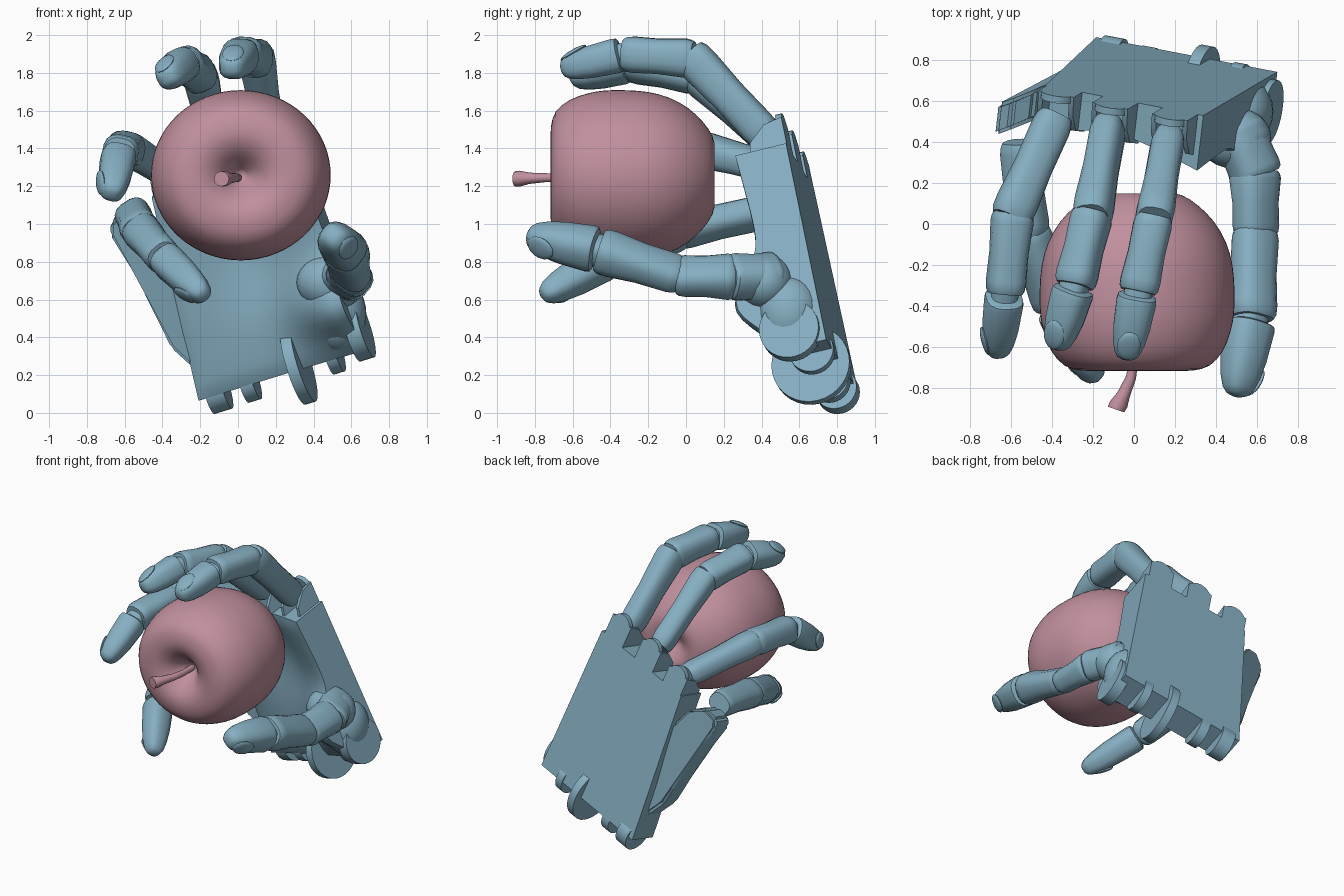
import bpy, bmesh, math
from math import cos, sin, pi, exp
from mathutils import Vector as V, Matrix

if "Cube" in bpy.data.objects:
    bpy.data.objects.remove(bpy.data.objects["Cube"])


def material(name, col):
    m = bpy.data.materials.new(name)
    m.diffuse_color = col
    m.use_nodes = True
    m.node_tree.nodes["Principled BSDF"].inputs["Base Color"].default_value = m.diffuse_color
    return m


HAND = material("hand_blue", (0.24, 0.43, 0.54, 1))
FRUIT = material("fruit_pink", (0.53, 0.28, 0.34, 1))


def finish(bm, name, mat, angle=35):
    bmesh.ops.recalc_face_normals(bm, faces=bm.faces)
    me = bpy.data.meshes.new(name)
    bm.to_mesh(me)
    bm.free()
    ob = bpy.data.objects.new(name, me)
    bpy.context.collection.objects.link(ob)
    me.materials.append(mat)
    bpy.ops.object.select_all(action='DESELECT')
    ob.select_set(True)
    bpy.context.view_layer.objects.active = ob
    bpy.ops.object.shade_smooth_by_angle(angle=math.radians(angle))
    return ob


# palm frame: u across, v along the hand, n out of the palm
O = V((-0.12, 0.53, 1.43))
U = V((0.94, -0.18, 0.29)).normalized()
W = V((-0.35, -0.185, 0.92))
W = (W - U * W.dot(U)).normalized()
N = U.cross(W)
CENTRE = V((0.01, -0.28, 1.25))


def P(u, v, n):
    return O + U * u + W * v + N * n


def loft(bm, rings):
    loops = [[bm.verts.new(c) for c in r] for r in rings]
    k = len(loops[0])
    for a, b in zip(loops, loops[1:]):
        for i in range(k):
            bm.faces.new((a[i], a[(i + 1) % k], b[(i + 1) % k], b[i]))
    bm.faces.new(loops[0][::-1])
    bm.faces.new(loops[-1])


BONE = [(0, .85), (.05, .95), (.12, 1), (.5, .94), (.85, 1), (.95, .97), (1, .86)]
TIP = [(0, .7), (.03, .95), (.1, 1), (.5, .97), (.75, .86), (.9, .7), (.97, .5), (1, .25)]
HINGE = [(0, .7), (1, .7)]


def segment(bm, p, q, s0, s1, shape, away, sides=16):
    """Tapered rounded-box segment; s = (half width, half height)."""
    ax = (q - p).normalized()
    up = (away - ax * away.dot(ax)).normalized()
    side = ax.cross(up)
    rings = []
    for t, f in shape:
        w = (s0[0] * (1 - t) + s1[0] * t) * f
        h = (s0[1] * (1 - t) + s1[1] * t) * f
        ring = []
        for i in range(sides):
            a = 2 * pi * (i + .5) / sides
            c, s = cos(a), sin(a)
            c, s = abs(c) ** .75 * (1 if c > 0 else -1), abs(s) ** .75 * (1 if s > 0 else -1)
            ring.append(p.lerp(q, t) + side * c * w + up * s * h)
        rings.append(ring)
    loft(bm, rings)
    return ax, up, side


def finger(name, pts, sizes):
    pts = [V(p) for p in pts]
    bm = bmesh.new()
    last = len(pts) - 2
    for i in range(last + 1):
        p, q = pts[i], pts[i + 1]
        d = (q - p).normalized()
        away = (p + q) / 2 - CENTRE
        if i < last:  # bones overlap at the bend, a narrow hinge shows before the tip
            segment(bm, p, q + d * (.035 if i < last - 1 else .0), sizes[i], sizes[i + 1], BONE, away)
            e = (pts[i + 2] - q).normalized()
            segment(bm, q - d * .05, q + e * .06, sizes[i + 1], sizes[i + 1], HINGE, away)
        else:
            ax, up, side = segment(bm, p + d * .015, q, sizes[i], sizes[i + 1], TIP, away)
            # nail
            m = Matrix((side, ax, up)).transposed().to_4x4()
            m.translation = p.lerp(q, .76) + up * sizes[i][1] * .72
            sc = Matrix.Diagonal((sizes[i][0] * .58, .08, .018, 1))
            bmesh.ops.create_uvsphere(bm, u_segments=16, v_segments=8, radius=1,
                                      matrix=m @ Matrix.Rotation(-.3, 4, 'X') @ sc)
    finish(bm, name, HAND)


A, B, C, D = (.08, .095), (.095, .105), (.1, .095), (.088, .085)
finger("index_finger", [(.17, .43, 1.46), (.10, .04, 1.875), (.02, -.33, 1.90), (-.04, -.66, 1.82)], [A, B, C, D])
finger("middle_finger", [(-.12, .49, 1.41), (-.20, .06, 1.79), (-.29, -.30, 1.85), (-.38, -.61, 1.77)], [A, B, C, D])
finger("ring_finger", [(-.38, .53, 1.28), (-.59, .06, 1.40), (-.63, -.34, 1.37), (-.67, -.64, 1.15)], [A, B, C, D])
finger("little_finger", [(-.56, .40, 1.06), (-.52, -.02, .97), (-.39, -.40, .82), (-.18, -.76, .62)], [A, B, C, D])
finger("thumb", [(.50, .48, .72), (.59, .26, .72), (.595, -.02, .725), (.57, -.46, .86), (.50, -.84, .94)],
       [(.12, .13), (.11, .125), (.085, .115), (.115, .12), (.095, .1)])

# palm block with a cupped front and a heel swelling below the thumb
bm = bmesh.new()
bmesh.ops.create_cube(bm, size=2)
bmesh.ops.subdivide_edges(bm, edges=bm.edges, cuts=23, use_grid_fill=True)
for vt in bm.verts:
    x, y, z = vt.co
    t = (y + 1) / 2
    v = -1.27 + 1.12 * t
    u0, u1 = -.51 + .12 * t, .43
    u = u0 + (u1 - u0) * (x + 1) / 2
    front = .19 + .06 * max(0, x) ** 2 * t
    front -= .1 * exp(-((u + .02) / .25) ** 2 - ((v + .5) / .4) ** 2)
    front += .2 * exp(-((u - .4) / .26) ** 2 - ((v + .97) / .2) ** 2)
    front -= .02 * max(abs(x), abs(y)) ** 16
    vt.co = P(u, v, -.05 + (front + .05) * (z + 1) / 2)
finish(bm, "palm", HAND)


def prism(bm, outline, a, b):
    """Outline of frame points lofted between two offsets a and b."""
    loft(bm, [[p + a for p in outline], [p + b for p in outline]])


# rounded knuckle lugs behind each finger, with side cheeks
bm = bmesh.new()
for u, v in ((.31, -.03), (.0, -.03), (-.29, -.06)):
    arc = [(u + .085 * cos(a * pi / 10), v + .085 * sin(a * pi / 10)) for a in range(11)]
    out = [P(u + .085, v - .2, 0)] + [P(x, y, 0) for x, y in arc] + [P(u - .085, v - .2, 0)]
    prism(bm, out, N * -.05, N * -.015)
    for s in (-1, 1):
        prof = [P(u + s * .08, v + y, n) for y, n in ((-.2, -.05), (-.2, .17), (-.06, .14), (.02, .05), (.04, -.05))]
        prism(bm, prof, U * -.012, U * .012)
finish(bm, "knuckle_lugs", HAND)

# little-finger side plate, hinged outwards and forwards
bm = bmesh.new()
shape = [(-.36, -1.12), (-.48, -1.1), (-.55, -.95), (-.60, -.5), (-.65, -.26), (-.63, -.2), (-.55, -.16),
         (-.46, -.22), (-.36, -.5)]
loft(bm, [[P(u, v, h + max(0, -u - .4) * .6) for u, v in shape] for h in (-.04, .12)])
bmesh.ops.bevel(bm, geom=bm.edges[:], offset=.018, segments=2, affect='EDGES')
finish(bm, "little_finger_plate", HAND)

# thumb root swelling
bm = bmesh.new()
for c, s in (((.49, .42, .69), (.18, .15, .15)), ((.53, .55, .52), (.15, .17, .2))):
    bmesh.ops.create_uvsphere(bm, u_segments=24, v_segments=14, radius=1,
                              matrix=Matrix.Translation(c) @ Matrix.Diagonal((*s, 1)))
finish(bm, "thumb_root", HAND)

# wrist hinge discs and the tall fin
bm = bmesh.new()
for u, v, n, r, w in ((-.42, -1.27, .05, .115, .1), (-.24, -1.27, .06, .11, .07), (.24, -1.25, .06, .12, .06),
                      (.42, -1.17, .13, .16, .08), (.05, -1.26, .1, .21, .06)):
    ring = [P(u, v + r * cos(a * pi / 16), n + r * sin(a * pi / 16)) for a in range(32)]
    prism(bm, ring, U * -w / 2, U * w / 2)
finish(bm, "wrist_lugs", HAND)

# apple: profile turned round the y axis, smoothed between the key points
key = [(.02, -.55), (.06, -.60), (.12, -.67), (.19, -.71), (.26, -.715), (.34, -.69), (.40, -.62), (.435, -.53),
       (.452, -.44), (.455, -.33), (.445, -.2), (.415, -.09), (.36, .01), (.285, .09), (.21, .14), (.14, .15),
       (.08, .12), (.02, .08)]
prof = []
for i in range(len(key) - 1):
    a, b, c, d = (V(key[max(0, min(len(key) - 1, i + j))]) for j in (-1, 0, 1, 2))
    prof += [b, (b + c) * .5625 - (a + d) * .0625]
prof.append(V(key[-1]))
bm = bmesh.new()
loft(bm, [[V((.015 + 1.045 * r * cos(2 * pi * i / 64), y, 1.258 + .99 * r * sin(2 * pi * i / 64)))
           for i in range(64)] for r, y in prof])
finish(bm, "apple", FRUIT, 60)

# stem
bm = bmesh.new()
path = [(.0, -.52, 0, .022), (.0, -.66, 0, .022), (-.015, -.75, 0, .024), (-.05, -.83, -.003, .03),
        (-.075, -.88, -.005, .042), (-.088, -.905, -.006, .04)]
loft(bm, [[V((x + r * cos(i * pi / 6), y - .35 * r * cos(i * pi / 6) * (x < -.01), 1.245 + z + r * sin(i * pi / 6)))
           for i in range(12)] for x, y, z, r in path])
finish(bm, "apple_stem", FRUIT, 50)
